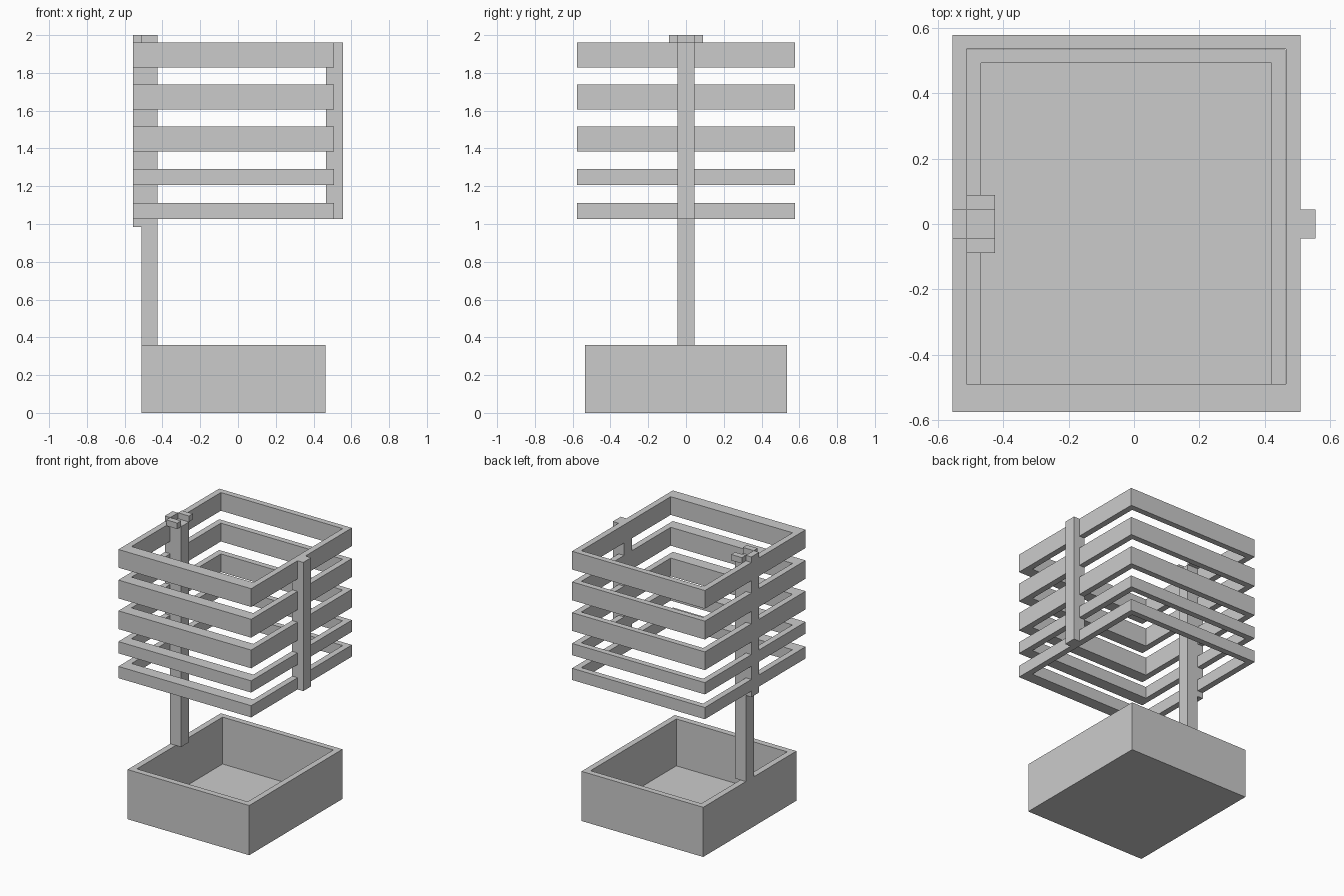
import bpy

if "Cube" in bpy.data.objects:
    bpy.data.objects.remove(bpy.data.objects["Cube"])

def add_mesh(name, verts, faces):
    me = bpy.data.meshes.new(name)
    me.from_pydata(verts, [], faces)
    me.update()
    ob = bpy.data.objects.new(name, me)
    bpy.context.collection.objects.link(ob)
    return ob

def rect(x0, x1, y0, y1, z):
    return [(x0, y0, z), (x1, y0, z), (x1, y1, z), (x0, y1, z)]

def sides(a, b):
    """Quads joining two four-point loops starting at indices a and b."""
    return [(a + i, a + (i + 1) % 4, b + (i + 1) % 4, b + i) for i in range(4)]

def box(name, x0, x1, y0, y1, z0, z1):
    verts = rect(x0, x1, y0, y1, z0) + rect(x0, x1, y0, y1, z1)
    return add_mesh(name, verts, [(3, 2, 1, 0), (4, 5, 6, 7)] + sides(0, 4))

def frame(name, outer, inner, z0, z1, floor=None):
    """Rectangular ring; with a floor height it becomes an open tray."""
    zi = z0 if floor is None else floor
    verts = rect(*outer, z0) + rect(*outer, z1) + rect(*inner, z1) + rect(*inner, zi)
    faces = sides(0, 4) + sides(4, 8) + sides(8, 12)
    if floor is None:
        faces += sides(12, 0)
    else:
        faces += [(3, 2, 1, 0), (12, 13, 14, 15)]
    return add_mesh(name, verts, faces)

# Open tray at the bottom
frame("base_tray", (-0.512, 0.464, -0.534, 0.534), (-0.468, 0.421, -0.49, 0.492),
      0, 0.36, floor=0.02)

# Stacked rectangular rings, the upper three taller
levels = [(1.027, 1.112), (1.207, 1.292), (1.383, 1.515), (1.605, 1.738), (1.828, 1.96)]
for i, (z0, z1) in enumerate(levels):
    frame(f"ring_{i + 1}", (-0.556, 0.509, -0.576, 0.578), (-0.512, 0.465, -0.489, 0.535), z0, z1)

# Main post on the left, with an outer strip flush with the rings
w = 0.045
box("main_post", -0.512, -0.425, -w, w, 0.36, 1.957)
box("post_outer_strip", -0.556, -0.512, -w, w, 0.984, 2.0)

# Small lugs on both sides of the post top
for name, s in (("front", -1), ("back", 1)):
    y0, y1 = sorted((s * w, s * 0.089))
    box(f"post_lug_{name}", -0.512, -0.425, y0, y1, 1.957, 2.0)

# Strip tying the rings together on the right
box("right_strip", 0.465, 0.555, -w, w, 1.027, 1.96)
